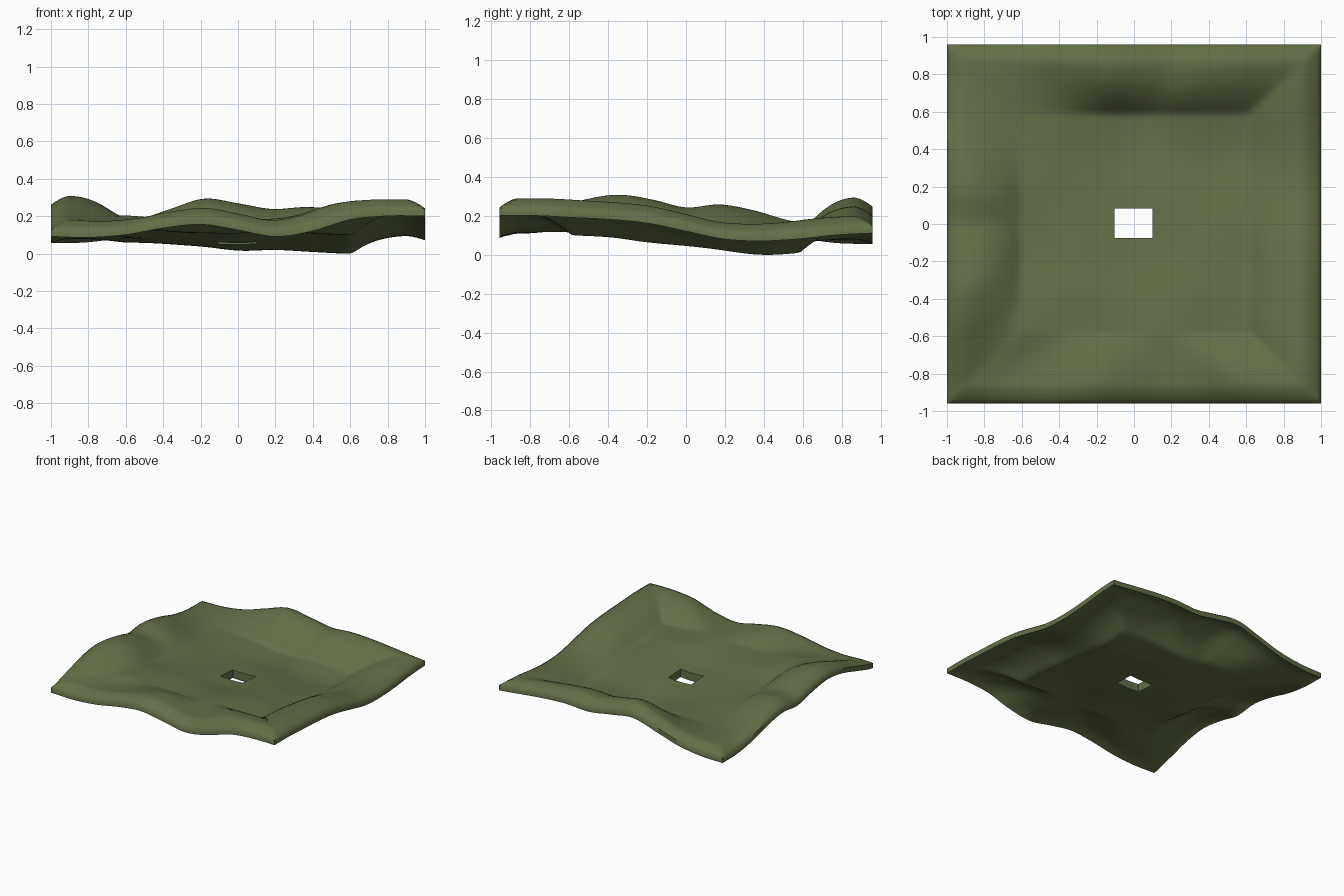
import bpy, bmesh, math

if "Cube" in bpy.data.objects:
    bpy.data.objects.remove(bpy.data.objects["Cube"], do_unlink=True)

HALF_Y = 0.96
THICK = 0.065
HOLE_X, HOLE_Y = (-0.105, 0.1), (-0.075, 0.083)

# Crest heights along each rim, evenly spaced from the negative to the positive end
FRONT = [.19, .185, .20, .235, .255, .225, .19, .22, .28, .30, .30]
BACK = [.155, .16, .19, .25, .305, .28, .25, .26, .25, .23, .21]
LEFT_SIDE = [.19, .24, .295, .32, .295, .255, .27, .24, .19, .16, .155]
RIGHT_SIDE = [.30, .30, .29, .28, .26, .22, .18, .17, .18, .20, .21]

# Sunken middle: height along y plus a gentle wave along x
PANEL_Y = [.18, .175, .17, .16, .135, .12, .11, .1, .1, .1, .1]
PANEL_X = [.04, .04, .04, .03, .02, .01, .025, .02, .005, 0, 0]


def sample(values, t):
    """Smooth spline through evenly spaced values, t from -1 to 1."""
    last = len(values) - 1
    u = min(max((t + 1) / 2 * last, 0), last)
    i = min(int(u), last - 1)
    f = u - i
    a, b, c, d = (values[min(max(k, 0), last)] for k in range(i - 1, i + 3))
    return b + f * (c - a + f * (2 * a - 5 * b + 4 * c - d
                                 + f * (3 * (b - c) + d - a))) / 2


def radius(x, y):
    """Square distance from the centre, 1 at the outer edge."""
    return max(abs(x), abs(y / HALF_Y), 1e-4)


def lip(x, y):
    """Rounding of the outermost band, 0 inside to 1 at the edge."""
    return max(0, (radius(x, y) - 0.9) / 0.1) ** 1.6


def height(x, y):
    """Top surface: a mitred rim rising around the sunken middle."""
    v = y / HALF_Y
    m = radius(x, y)
    if abs(x) >= abs(v):
        rim = sample(RIGHT_SIDE if x > 0 else LEFT_SIDE, v / m)
    else:
        rim = sample(BACK if v > 0 else FRONT, x / m)
    panel = sample(PANEL_Y, v) + sample(PANEL_X, x)
    panel -= 0.035 * math.exp(-((x - 0.4) / 0.45) ** 2 - ((y - 0.4) / 0.28) ** 2)
    panel += 0.005 * math.sin(9 * x + 1) * math.sin(8 * y)
    # Steep at the foot of the rim, easing towards the crest
    t = min(max((m - 0.61) / 0.3, 0), 1)
    blend = 1 - (1 - t) ** 2
    return panel + (rim - panel) * blend - 0.048 * lip(x, y)


def thickness(x, y):
    return THICK - 0.025 * lip(x, y)


def stations(half, hole):
    """Grid lines that meet the hole's edges exactly."""
    lines = []
    for a, b, n in ((-half, hole[0], 38), (hole[0], hole[1], 6), (hole[1], half, 38)):
        lines += [a + (b - a) * k / n for k in range(n)]
    return lines + [half]


def in_hole(x, y):
    return HOLE_X[0] < x < HOLE_X[1] and HOLE_Y[0] < y < HOLE_Y[1]


# Top and bottom sheets
xs, ys = stations(1, HOLE_X), stations(HALF_Y, HOLE_Y)
low = min(height(x, y) - thickness(x, y) for x in xs for y in ys)
bm = bmesh.new()
top = [[bm.verts.new((x, y, height(x, y) - low)) for y in ys] for x in xs]
under = {}
for row in top:
    for v in row:
        x, y, z = v.co
        under[v] = bm.verts.new((x, y, z - thickness(x, y)))
for i in range(len(xs) - 1):
    for j in range(len(ys) - 1):
        if in_hole((xs[i] + xs[i + 1]) / 2, (ys[j] + ys[j + 1]) / 2):
            continue
        quad = [top[i][j], top[i + 1][j], top[i + 1][j + 1], top[i][j + 1]]
        bm.faces.new(quad)
        bm.faces.new([under[v] for v in reversed(quad)])

# Walls around the outside and the hole
for edge in [e for e in bm.edges if e.is_boundary and e.verts[0] in under]:
    a, b = edge.verts
    bm.faces.new((a, b, under[b], under[a]))
bmesh.ops.delete(bm, geom=[v for v in bm.verts if not v.link_faces], context='VERTS')
bmesh.ops.recalc_face_normals(bm, faces=bm.faces)

mesh = bpy.data.meshes.new("wavy_cloth_sheet")
bm.to_mesh(mesh)
bm.free()
sheet = bpy.data.objects.new("wavy_cloth_sheet", mesh)
bpy.context.collection.objects.link(sheet)

# Olive cloth
olive = bpy.data.materials.new("olive_green")
olive.use_nodes = True
color = (0.125, 0.16, 0.062, 1)
olive.diffuse_color = color
olive.node_tree.nodes["Principled BSDF"].inputs["Base Color"].default_value = color
mesh.materials.append(olive)

bpy.context.view_layer.objects.active = sheet
sheet.select_set(True)
bpy.ops.object.shade_smooth_by_angle(angle=math.radians(60))
